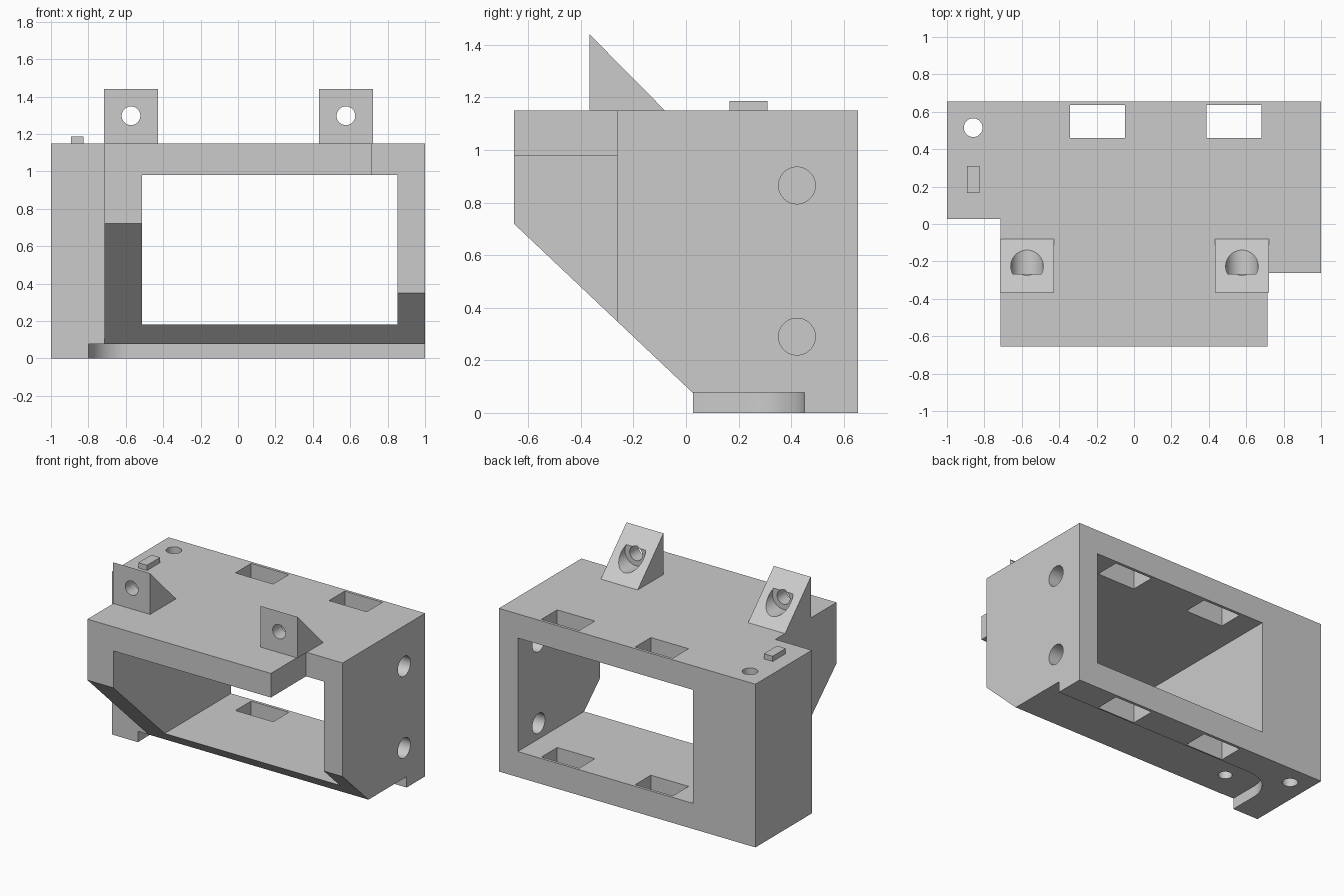
import bpy, bmesh, math
from mathutils import Vector

cube = bpy.data.objects.get("Cube")
if cube:
    bpy.data.objects.remove(cube, do_unlink=True)

grey = bpy.data.materials.new("light grey plastic")
grey.use_nodes = True
grey.diffuse_color = (0.6, 0.6, 0.6, 1)
grey.node_tree.nodes["Principled BSDF"].inputs["Base Color"].default_value = (0.6, 0.6, 0.6, 1)


def finish(bm, name):
    bmesh.ops.recalc_face_normals(bm, faces=bm.faces)
    mesh = bpy.data.meshes.new(name)
    bm.to_mesh(mesh)
    bm.free()
    mesh.materials.append(grey)
    obj = bpy.data.objects.new(name, mesh)
    bpy.context.collection.objects.link(obj)
    return obj


def extrude(name, points, axis, start, end):
    """Extrude a flat outline along x (outline in y, z) or z (outline in x, y)."""
    bm = bmesh.new()
    place = (lambda a, b: (start, a, b)) if axis == "x" else (lambda a, b: (a, b, start))
    face = bm.faces.new([bm.verts.new(place(a, b)) for a, b in points])
    new = bmesh.ops.extrude_face_region(bm, geom=[face])["geom"]
    move = Vector((1, 0, 0) if axis == "x" else (0, 0, 1)) * (end - start)
    bmesh.ops.translate(bm, vec=move, verts=[v for v in new if isinstance(v, bmesh.types.BMVert)])
    return finish(bm, name)


def box(name, x, y, z):
    return extrude(name, [(x[0], y[0]), (x[1], y[0]), (x[1], y[1]), (x[0], y[1])], "z", *z)


def cylinder(name, start, end, radius):
    a, b = Vector(start), Vector(end)
    bm = bmesh.new()
    bmesh.ops.create_cone(bm, cap_ends=True, segments=48, radius1=radius,
                          radius2=radius, depth=(b - a).length)
    bmesh.ops.rotate(bm, verts=bm.verts, matrix=(b - a).to_track_quat("Z", "Y").to_matrix())
    bmesh.ops.translate(bm, verts=bm.verts, vec=(a + b) / 2)
    return finish(bm, name)


def activate(obj):
    bpy.ops.object.select_all(action="DESELECT")
    obj.select_set(True)
    bpy.context.view_layer.objects.active = obj


def cut(obj, cutters):
    activate(obj)
    for cutter in cutters:
        mod = obj.modifiers.new("cut", "BOOLEAN")
        mod.operation = "DIFFERENCE"
        mod.solver = "EXACT"
        mod.object = cutter
        bpy.ops.object.modifier_apply(modifier=mod.name)
        bpy.data.objects.remove(cutter, do_unlink=True)
    bpy.ops.object.shade_smooth_by_angle(angle=math.radians(30))


TOP, BACK, FRONT = 1.15, 0.655, -0.655

# Housing: side outline with sloping underside
housing = extrude("housing", [(BACK, 0), (0.025, 0), (0.025, 0.077), (FRONT, 0.72),
                              (FRONT, TOP), (BACK, TOP)], "x", -1, 1)

# Shallow recess under the floor, with one rounded corner
r = 0.22
arc = [(-0.8 + r - r * math.sin(t), 0.45 - r + r * math.cos(t))
       for t in (math.pi / 2 * i / 16 for i in range(17))]
recess = extrude("recess_cutter", [(-0.8, -0.2), (1.2, -0.2), (1.2, 0.45)] + arc,
                 "z", -0.2, 0.077)

cutters = [
    box("left_step_cutter", (-1.2, -0.715), (-1, 0.027), (-0.2, 2)),
    box("right_step_cutter", (0.715, 1.2), (-1, -0.263), (-0.2, 2)),
    box("window_cutter", (-0.513, 0.853), (-1, 1), (0.18, 0.98)),
    recess,
    cylinder("post_hole_cutter", (-0.86, 0.515, -0.2), (-0.86, 0.515, 1.4), 0.05),
    cylinder("blind_hole_cutter", (-0.57, 0.22, -0.2), (-0.57, 0.22, 0.35), 0.045),
]
# Slots through roof and floor
for x in (-0.195, 0.535):
    cutters.append(box("slot_cutter", (x - 0.147, x + 0.147), (0.46, 0.635), (-0.2, 1.4)))
# Round holes in the side wall
for z in (0.29, 0.865):
    cutters.append(cylinder("side_hole_cutter", (0.7, 0.422, z), (1.2, 0.422, z), 0.07))
cut(housing, cutters)

# Triangular mounting lugs with counterbored screw holes
for side, x in (("right", -0.572), ("left", 0.577)):
    lug = extrude(side + "_mounting_lug", [(-0.367, TOP), (-0.08, TOP), (-0.367, 1.44)],
                  "x", x - 0.144, x + 0.144)
    cut(lug, [cylinder("screw_cutter", (x, -0.6, 1.297), (x, 0.1, 1.297), 0.05),
              cylinder("counterbore_cutter", (x, -0.268, 1.297), (x, 0.1, 1.297), 0.087)])

# Small locating tab on the roof
box("locating_tab", (-0.893, -0.825), (0.165, 0.31), (TOP, 1.187))
